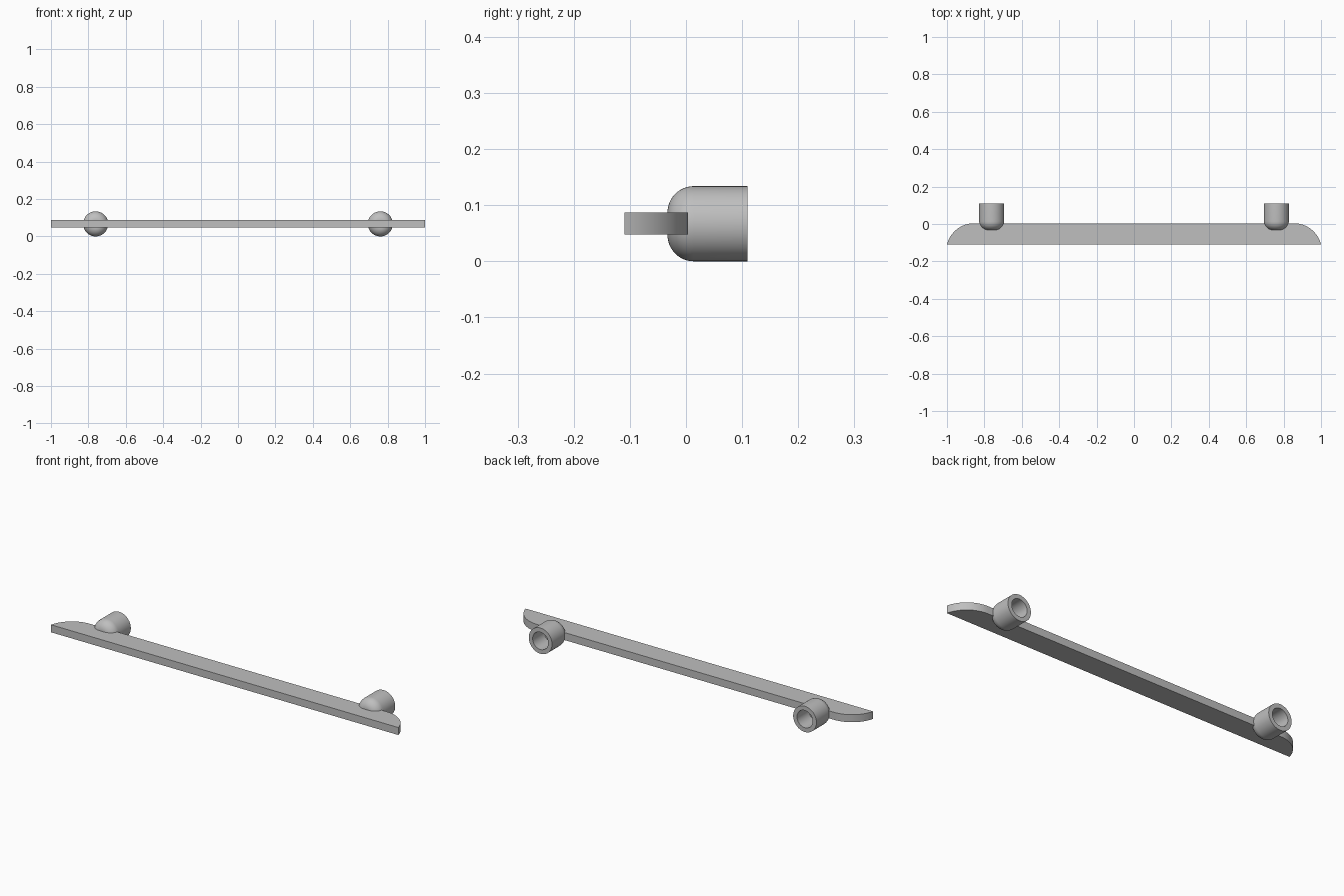
import bpy, bmesh, math
from mathutils import Vector

if "Cube" in bpy.data.objects:
    bpy.data.objects.remove(bpy.data.objects["Cube"])

grey = bpy.data.materials.new("plain grey")
grey.use_nodes = True
GREY = (0.52, 0.52, 0.52, 1)
grey.diffuse_color = GREY
grey.node_tree.nodes["Principled BSDF"].inputs["Base Color"].default_value = GREY


def finish(bm, name, angle):
    bmesh.ops.recalc_face_normals(bm, faces=bm.faces)
    mesh = bpy.data.meshes.new(name)
    bm.to_mesh(mesh)
    bm.free()
    mesh.materials.append(grey)
    obj = bpy.data.objects.new(name, mesh)
    bpy.context.collection.objects.link(obj)
    bpy.ops.object.select_all(action='DESELECT')
    obj.select_set(True)
    bpy.context.view_layer.objects.active = obj
    bpy.ops.object.shade_smooth_by_angle(angle=math.radians(angle))
    return obj


def arc(radius, start, end, steps):
    for i in range(steps + 1):
        a = start + (end - start) * i / steps
        yield radius * math.cos(a), radius * math.sin(a)


# Flat shelf plate: straight front edge, rounded back corners
FRONT, BACK, LOW, HIGH = -0.11, 0.004, 0.048, 0.087
R = 0.15
low_angle = math.asin((FRONT - BACK + R) / R)
reach = R * math.cos(low_angle)
right_end = [(1 - reach + x, BACK - R + y)
             for x, y in arc(R, low_angle, math.pi / 2, 16)]
outline = right_end + [(-x, y) for x, y in reversed(right_end)]
bm = bmesh.new()
base = bm.faces.new([bm.verts.new((x, y, LOW)) for x, y in outline])
top = bmesh.ops.extrude_face_region(bm, geom=[base])["geom"]
bmesh.ops.translate(bm, vec=(0, 0, HIGH - LOW),
                    verts=[v for v in top if isinstance(v, bmesh.types.BMVert)])
finish(bm, "shelf_plate", 30)

# Round-nosed hollow mounting sockets, open at the back
RADIUS, FILLET, NOSE, REAR = 0.067, 0.047, -0.033, 0.11
BORE, BORE_END = 0.045, 0.015


def socket(name, cx):
    profile = [(0, NOSE)]
    profile += [(RADIUS - FILLET + r, NOSE + FILLET + y)
                for r, y in arc(FILLET, -math.pi / 2, 0, 12)]
    profile += [(RADIUS, REAR), (BORE, REAR), (BORE, BORE_END), (0, BORE_END)]
    bm = bmesh.new()
    centre = Vector((cx, 0, RADIUS))
    verts = [bm.verts.new(centre + Vector((r, y, 0))) for r, y in profile]
    edges = [bm.edges.new(pair) for pair in zip(verts, verts[1:])]
    bmesh.ops.spin(bm, geom=verts + edges, cent=centre, axis=(0, 1, 0),
                   angle=math.tau, steps=48)
    bmesh.ops.remove_doubles(bm, verts=bm.verts, dist=0.0001)
    finish(bm, name, 35)


for side, sign in (("left", 1), ("right", -1)):
    socket(side + "_socket", sign * 0.761)
